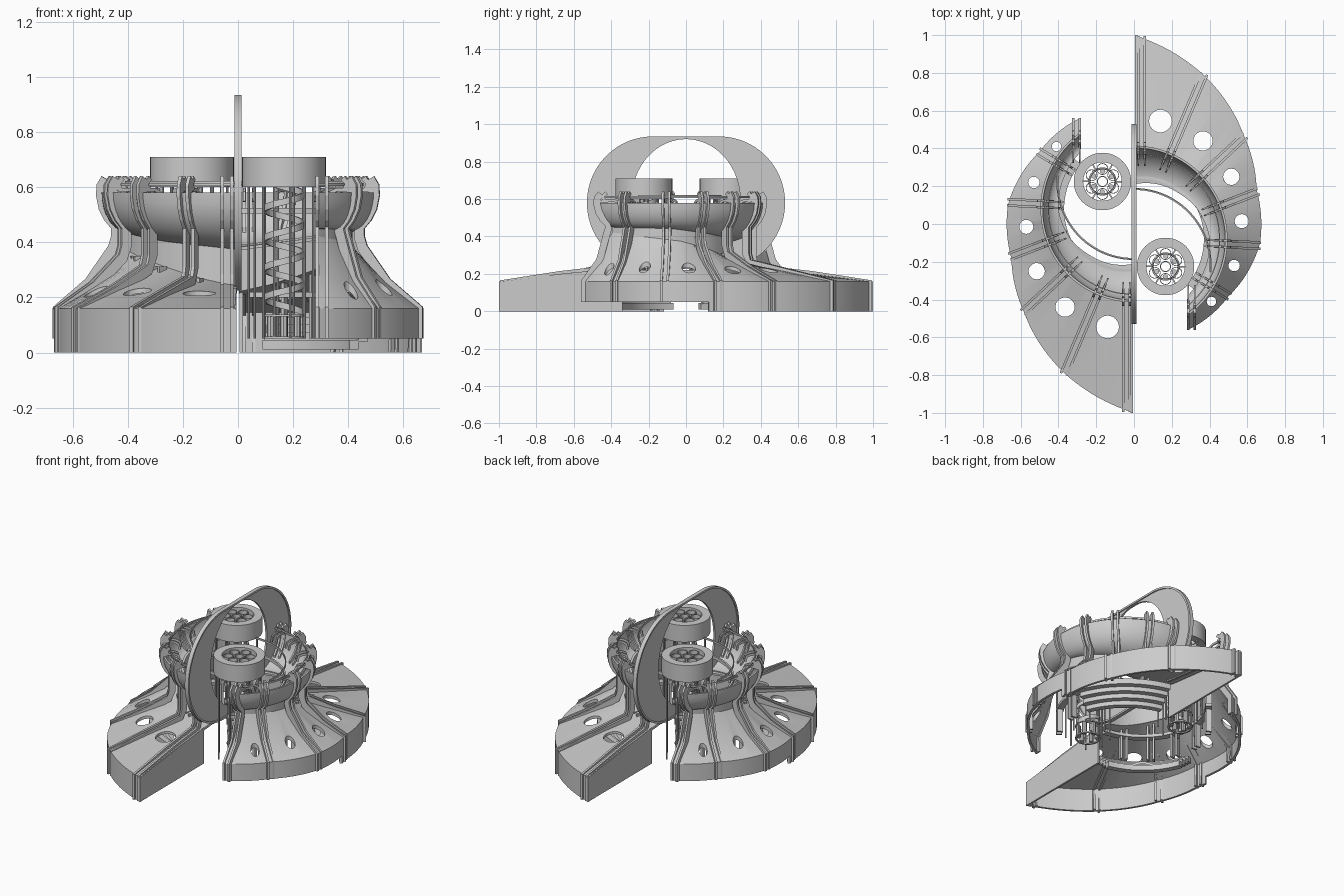
import bpy, bmesh, math
from mathutils import Vector

if "Cube" in bpy.data.objects:
    bpy.data.objects.remove(bpy.data.objects["Cube"])

CY = -0.08                       # centre of the curved wing is (0, CY)
A0, A1 = -58.0, 89.4             # wing sweep in degrees
RIBS = [67, 43, 21, -3, -31]     # radial ribs; the two end ribs run along y
OUTER = [(-58, .56), (-31, .585), (-2, .667), (22, .70), (43.5, .80), (68, .95), (90, 1.08)]
ROOF_Z = [(-57, .43), (7, .375), (70, .265), (90, .24)]
BOWL_R = [(-57, .425), (0, .41), (45, .34), (90, .29)]


def lerp(tab, a):
    for (a0, v0), (a1, v1) in zip(tab, tab[1:]):
        if a <= a1:
            return v0 + (v1 - v0) * (a - a0) / (a1 - a0)
    return tab[-1][1]


def wall_r(a):
    return lerp(BOWL_R, a) + .005 + .035 * max(a, 0) / 90


def bowl_h(a):
    return .13 + .08 * (.425 - lerp(BOWL_R, a)) / .135


def place(r, a, z, off=0):
    c, s = math.cos(math.radians(a)), math.sin(math.radians(a))
    return (r * c - off * s, CY + r * s + off * c, z)


def finish(name, bm, cutters=None, twin=True, trim=False):
    """Make the object, and its copy turned half a circle about z."""
    if trim:                     # square off the short end of the wing at x = 0.29
        keep = [f for f in bm.faces if f.calc_center_median().y < -.2]
        geom = keep + list({e for f in keep for e in f.edges}) + list({v for f in keep for v in f.verts})
        bmesh.ops.bisect_plane(bm, geom=geom, plane_co=(.29, 0, 0), plane_no=(-1, 0, 0), clear_outer=True)
        bmesh.ops.holes_fill(bm, edges=[e for e in bm.edges if e.is_boundary])
    bmesh.ops.recalc_face_normals(bm, faces=bm.faces)
    me = bpy.data.meshes.new(name)
    bm.to_mesh(me)
    bm.free()
    ob = bpy.data.objects.new(name, me)
    bpy.context.collection.objects.link(ob)
    if cutters:
        m = ob.modifiers.new("holes", 'BOOLEAN')
        m.object, m.solver = cutters, 'EXACT'
        bpy.context.view_layer.update()
        dg = bpy.context.evaluated_depsgraph_get()
        me = bpy.data.meshes.new_from_object(ob.evaluated_get(dg))
        ob.modifiers.clear()
        ob.data = me
    bpy.ops.object.select_all(action='DESELECT')
    ob.select_set(True)
    bpy.context.view_layer.objects.active = ob
    bpy.ops.object.shade_smooth_by_angle(angle=math.radians(30))
    if twin:
        tw = ob.copy()
        tw.name = name + "_twin"
        tw.rotation_euler.z = math.pi
        bpy.context.collection.objects.link(tw)
    return ob


def loft(bm, rings, closed=False):
    """Join closed rings of points into a solid."""
    vs = [[bm.verts.new(p) for p in ring] for ring in rings]
    for p, q in list(zip(vs, vs[1:])) + ([(vs[-1], vs[0])] if closed else []):
        for i in range(len(p)):
            j = (i + 1) % len(p)
            bm.faces.new((p[i], p[j], q[j], q[i]))
    if not closed:
        bm.faces.new(vs[0])
        bm.faces.new(vs[-1])


def sweep(bm, prof, a0, a1, n=60):
    angs = [a0 + (a1 - a0) * i / n for i in range(n + 1)]
    loft(bm, [[place(r, a, z) for r, z in prof(a)] for a in angs])


def rect(r0, r1, z0, z1):
    return lambda a: [(r0, z0), (r1, z0), (r1, z1), (r0, z1)]


def strip(bm, path, w, a, off, t):
    """Flat plate of width w along an (r, z) path, standing at angle a."""
    P = [Vector(p) for p in path]
    inn = []
    for i, p in enumerate(P):
        d = (P[min(i + 1, len(P) - 1)] - P[max(i - 1, 0)]).normalized()
        inn.append(p + Vector((-d.y, d.x)) * w)
    for i in range(len(P) - 1):
        quad = [P[i], P[i + 1], inn[i + 1], inn[i]]
        loft(bm, [[place(q.x, a, q.y, off + s * t / 2) for q in quad] for s in (-1, 1)])


def tube(bm, x, y, r, ri, z0, z1, n=32):
    ring = lambda rr, z: [(x + rr * math.cos(2 * math.pi * i / n),
                           y + rr * math.sin(2 * math.pi * i / n), z) for i in range(n)]
    if ri:
        loft(bm, [ring(r, z0), ring(r, z1), ring(ri, z1), ring(ri, z0)], closed=True)
    else:
        loft(bm, [ring(r, z0), ring(r, z1)])


# round roof window cutters
bm = bmesh.new()
for x, y, r in [(.14, .545, .06), (.365, .44, .051), (.515, .25, .043),
                (.57, .015, .037), (.53, -.22, .03), (.41, -.41, .025)]:
    tube(bm, x, y, r, 0, .12, .6)
cut = finish("window_cutters", bm, twin=False)
cut.hide_render = cut.hide_viewport = True


# sloping roof
def roof_mid(a):
    return (lerp(OUTER, a) + .42) / 2, (.16 + lerp(ROOF_Z, a)) / 2 - .03 * (90 - a) / 147


def roof(a):
    ro, zi, rw, (rm, zm) = lerp(OUTER, a), lerp(ROOF_Z, a), wall_r(a), roof_mid(a)
    return [(ro, .16), (rm, zm), (rw, zi), (rw - .015, zi - .015), (rm - .012, zm - .015), (ro - .015, .145)]


bm = bmesh.new()
sweep(bm, roof, A0, A1, 72)
finish("roof", bm, cut, trim=True)


# outer skirt: raised where it faces the entrance
def skirt(z0):
    return lambda a: [(lerp(OUTER, a) - d, z) for d, z in ((0, z0), (0, .16), (.015, .155), (.015, z0))]


bm = bmesh.new()
sweep(bm, skirt(.05), A0, 17, 36)
sweep(bm, skirt(0), 17, A1, 36)
finish("skirt", bm)


# inner wall between roof and bowl
def wall(a):
    rw, z0, z1 = wall_r(a), lerp(ROOF_Z, a) - .02, .60 - bowl_h(a)
    return [(rw - .015, z0), (rw, z0), (rw, z1), (rw - .015, z1)]


bm = bmesh.new()
sweep(bm, wall, A0, A1)
finish("inner_wall", bm, trim=True)


# bowl shaped gallery
def bowl(a):
    ri, h = lerp(BOWL_R, a), bowl_h(a)
    arc = [k * math.pi / 16 for k in range(9)]
    out = [(ri + (.495 - ri) * math.cos(k), .58 - h * math.sin(k)) for k in arc]
    return out + [(ri + (.483 - ri) * math.cos(k), .58 - (h - .012) * math.sin(k)) for k in reversed(arc)]


bm = bmesh.new()
sweep(bm, bowl, A0, A1, 72)
finish("bowl", bm, trim=True)

# closing wall at the long end of the wing
bm = bmesh.new()
end = [(1.0, 0), (1.0, .158), (.34, .235), (.34, .0)]
loft(bm, [[(x, y, z) for y, z in end] for x in (.006, .018)])
finish("end_wall", bm)

# paired ribs over skirt, roof and bowl; end ribs run straight along y
bm = bmesh.new()
for a, angle, shift in [(a, a, 0) for a in RIBS] + [(88, 90, -.04), (-57, -90, .305)]:
    ro, zi, (rm, zm) = lerp(OUTER, a), lerp(ROOF_Z, a), roof_mid(a)
    zb = 0 if a > 17 else .05
    path = [(ro + .008, zb), (ro + .008, .165), (rm + .012, zm + .014), (.47, zi + .005), (.46, zi + .04),
            (.46, .45), (.485, .48), (.505, .52), (.515, .57), (.513, .61), (.495, .64)]
    hook = [(.475, .585), (.485, .615), (.465, .64)]
    arm = [(.49, .595), (.43, .598), (.40, .585), (.39, .55)]
    flat = lambda pts: [(math.sqrt(r * r - shift * shift), z) for r, z in pts]
    for off in (-.017, .017):
        strip(bm, flat(path), .038, angle, shift + off, .013)
        strip(bm, flat(hook), .02, angle, shift + off, .013)
        strip(bm, flat(arm), .014, angle, shift + off, .008)
finish("ribs", bm)

# upright plates inside, below the ribs
bm = bmesh.new()
for a in RIBS:
    for off in (-.017, .017):
        strip(bm, [(.41, .05), (.41, lerp(ROOF_Z, a))], .035, a, off, .012)
finish("inner_posts", bm)

# inner walkway edge, hand rail, lower floor beam
bm = bmesh.new()
for r0, r1, z0, z1 in [(.405, .411, .61, .622), (.40, .411, .505, .525)]:
    arc = [math.radians(-5 + 95 * i / 40) for i in range(41)]
    loft(bm, [[(r * math.cos(k), -.22 + r * math.sin(k), z)
               for r, z in rect(r0, r1, z0, z1)(0)] for k in arc])
sweep(bm, rect(.45, .456, .605, .616), -50, A1)
sweep(bm, rect(.37, .41, .20, .22), -40, 85)
finish("walkway_and_rails", bm)

# stepped seating inside the skirt
bm = bmesh.new()
for k in range(4):
    sweep(bm, rect(.43 + .035 * k, .465 + .035 * k, .01 + .028 * k, .045 + .028 * k), 20, 78, 24)
finish("stepped_seats", bm)

# lift tower: drum cap with rosette, shaft, spiral ramp
TX, TY = .167, -.225
bm = bmesh.new()
tube(bm, TX, TY, .152, .102, .60, .71, 48)
for k in range(6):
    q = math.radians(30 + 60 * k)
    tube(bm, TX + .066 * math.cos(q), TY + .066 * math.sin(q), .031, .027, .64, .70, 20)
    c, s = math.cos(q + .52), math.sin(q + .52)
    loft(bm, [[(TX + r * c - o * s, TY + r * s + o * c, z) for r, o in
               ((.07, -.004), (.105, -.004), (.105, .004), (.07, .004))] for z in (.665, .68)])
tube(bm, TX, TY, .03, .024, .64, .70, 20)
finish("tower_cap", bm)

bm = bmesh.new()
for k in range(6):
    q = math.radians(60 * k)
    tube(bm, TX + .07 * math.cos(q), TY + .07 * math.sin(q), .005, 0, .05, .66, 8)
    tube(bm, TX + .055 * math.cos(q + .5), TY + .055 * math.sin(q + .5), .014, 0, .055, .13, 8)
for k in range(8):
    q = math.radians(45 * k + 10)
    tube(bm, TX + .13 * math.cos(q), TY + .13 * math.sin(q), .005, 0, .05, .62, 8)
for z in (.05, .13):
    tube(bm, TX, TY, .075, .064, z, z + .008, 24)
finish("tower_shaft", bm)

bm = bmesh.new()
rings = []
for i in range(145):
    q = math.radians(i * 10.8)
    z = .13 + .47 * i / 145
    rings.append([(TX + r * math.cos(q), TY + r * math.sin(q), z + h)
                  for r, h in ((.066, 0), (.074, 0), (.074, .024), (.066, .024))])
loft(bm, rings)
finish("spiral_ramp", bm)

# upright ring panel standing between both wings, with raised rim
TURN = [2 * math.pi * (i + .5) / 72 for i in range(72)]


def stadium(g):
    return [(math.copysign(.175, math.cos(k)) + (.355 - g) * math.cos(k), .58 + (.355 - g) * math.sin(k))
            for k in TURN]


opening = [(.29 * math.cos(k), .595 + .325 * math.sin(k)) for k in TURN]
bm = bmesh.new()
for outer, inner, t in [(stadium(.002), opening, .006), (stadium(0), stadium(.012), .013)]:
    loft(bm, [[(x, y, z) for y, z in loop] for loop, x in
              ((outer, -t), (outer, t), (inner, t), (inner, -t))], closed=True)
finish("ring_panel", bm, twin=False)
